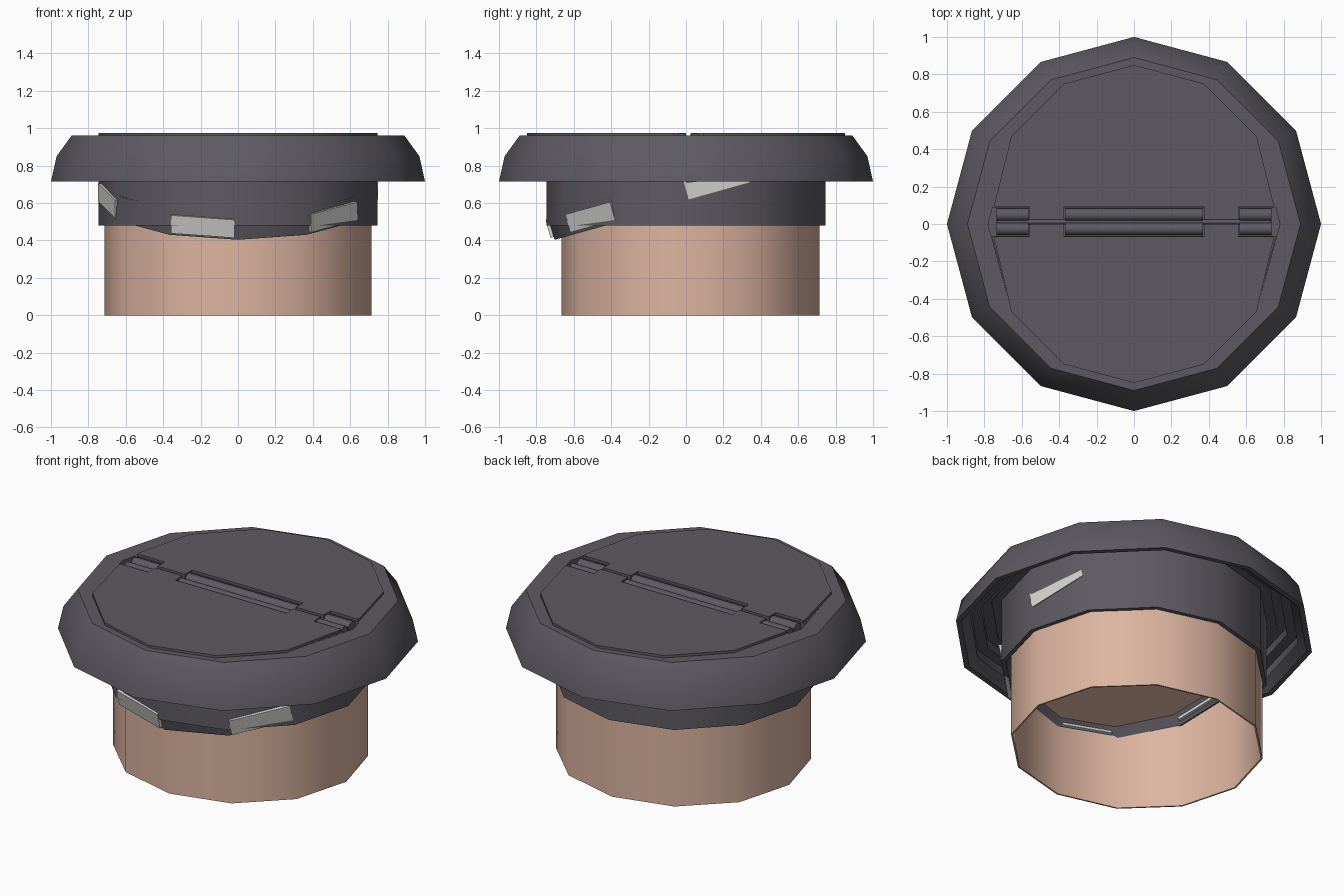
import bpy, bmesh, math
from mathutils import Matrix, Vector

if "Cube" in bpy.data.objects:
    bpy.data.objects.remove(bpy.data.objects["Cube"], do_unlink=True)

SIDES = 12
STEP = 2 * math.pi / SIDES


def material(name, rgb):
    m = bpy.data.materials.new(name)
    m.use_nodes = True
    m.diffuse_color = (*rgb, 1)
    bsdf = m.node_tree.nodes["Principled BSDF"]
    bsdf.inputs["Base Color"].default_value = (*rgb, 1)
    bsdf.inputs["Roughness"].default_value = 0.6
    return m


GREY = material("dark grey", (0.11, 0.104, 0.122))
TAN = material("tan", (0.72, 0.46, 0.35))
SILVER = material("light silver", (0.65, 0.65, 0.63))


def finish(name, bm, mat, matrix=None):
    bmesh.ops.recalc_face_normals(bm, faces=bm.faces)
    if matrix:
        bm.transform(matrix)
    mesh = bpy.data.meshes.new(name)
    bm.to_mesh(mesh)
    bm.free()
    mesh.materials.append(mat)
    ob = bpy.data.objects.new(name, mesh)
    bpy.context.collection.objects.link(ob)
    bpy.ops.object.select_all(action="DESELECT")
    ob.select_set(True)
    bpy.context.view_layer.objects.active = ob
    bpy.ops.object.shade_smooth_by_angle(angle=math.radians(35))
    return ob


def polar(r, k):
    return r * math.cos(k * STEP), r * math.sin(k * STEP)


def lathe(name, profile, mat, matrix=None):
    """Turn a closed (radius, height) profile into a twelve-sided ring."""
    bm = bmesh.new()
    rings = [[bm.verts.new((*polar(r, k), z)) for r, z in profile] for k in range(SIDES)]
    n = len(profile)
    for k in range(SIDES):
        a, b = rings[k], rings[(k + 1) % SIDES]
        for i in range(n):
            j = (i + 1) % n
            bm.faces.new((a[i], b[i], b[j], a[j]))
    return finish(name, bm, mat, matrix)


def prism(name, outline, z0, z1, mat, matrix=None):
    """Extrude a flat outline between two heights."""
    bm = bmesh.new()
    base = bm.faces.new([bm.verts.new((x, y, z0)) for x, y in outline])
    top = bmesh.ops.extrude_face_region(bm, geom=[base])["geom"]
    bmesh.ops.translate(bm, vec=(0, 0, z1 - z0),
                        verts=[v for v in top if isinstance(v, bmesh.types.BMVert)])
    return finish(name, bm, mat, matrix)


def rod(name, x, y, z, length, radius):
    """Barrel lying along x."""
    bm = bmesh.new()
    bmesh.ops.create_cone(bm, cap_ends=True, segments=12, radius1=radius,
                          radius2=radius, depth=length)
    turn = Matrix.Translation((x, y, z)) @ Matrix.Rotation(math.pi / 2, 4, "Y")
    return finish(name, bm, GREY, turn)


# Wide rim with a hollow, stepped underside
lathe("rim", [(1, .715), (.97, .85), (.89, .96), (.78, .96), (.78, .9), (.8, .9),
              (.8, .86), (.86, .86), (.86, .81), (.92, .81), (.92, .76), (.97, .715)], GREY)

# Collar below the rim
lathe("collar", [(.745, .48), (.745, .87), (.81, .87), (.81, .91), (.72, .91), (.72, .48)], GREY)

# Thin-walled open tube, slightly flattened at the front
flatten = Matrix.Translation((0, .025, 0)) @ Matrix.Diagonal((1, .965, 1, 1))
lathe("tube", [(.715, 0), (.715, .72), (.705, .72), (.705, 0)], TAN, flatten)

# Deck halves either side of the hinge slot, with the slot floor
for side, label in ((1, "back"), (-1, "front")):
    arc = [polar(.78, k) for k in range(1, 6)]
    edge = [(-.76, .075), (.76, .075)]
    prism(label + "_deck", [(x, side * y + .012) if i > 4 else (x, side * y)
                            for i, (x, y) in enumerate(arc + edge)], .9, .96, GREY)
prism("slot_floor", [polar(.79, k) for k in range(SIDES)], .89, .92, GREY)

# Two lid leaves, notched around the hinges
half_notch = [(.745, .08), (.56, .08), (.56, .012), (.375, .012), (.375, .08)]
notch = half_notch + [(-x, y) for x, y in reversed(half_notch)]
lid_arc = [(-.745, .1), (-.655, .47), (-.375, .75), (0, .85),
           (.375, .75), (.655, .47), (.745, .1)]
for side, label in ((1, "back"), (-1, "front")):
    prism(label + "_lid", [(x, side * y + (.012 if y < .2 else 0))
                           for x, y in notch + lid_arc], .945, .975, GREY)

# Hinge barrels in the slot
for y in (-.026, .05):
    rod("middle_hinge_barrel", 0, y, .939, .74, .034)
    for x in (-.65, .65):
        rod("end_hinge_barrel", x, y, .939, .17, .034)
rod("hinge_pin", 0, .012, .935, 1.46, .016)

# Tilted inner ring, lower at the front
tilt = Matrix.Translation((0, 0, .6)) @ Matrix.Rotation(math.radians(15.6), 4, "X")
lathe("tilted_ring", [(.73, 0), (.73, .14), (.64, .14), (.64, .05), (.69, 0)], GREY, tilt)
prism("tilted_disc", [polar(.66, k) for k in range(SIDES)], .05, .07, TAN, tilt)

# Silver blocks set in every second side of the ring
for k in range(0, SIDES, 2):
    turn = Matrix.Rotation((k + .5) * STEP, 4, "Z")
    prism("silver_block", [(.635, -.15), (.727, -.175), (.727, .175), (.635, .15)],
          .015, .115, SILVER, tilt @ turn)
